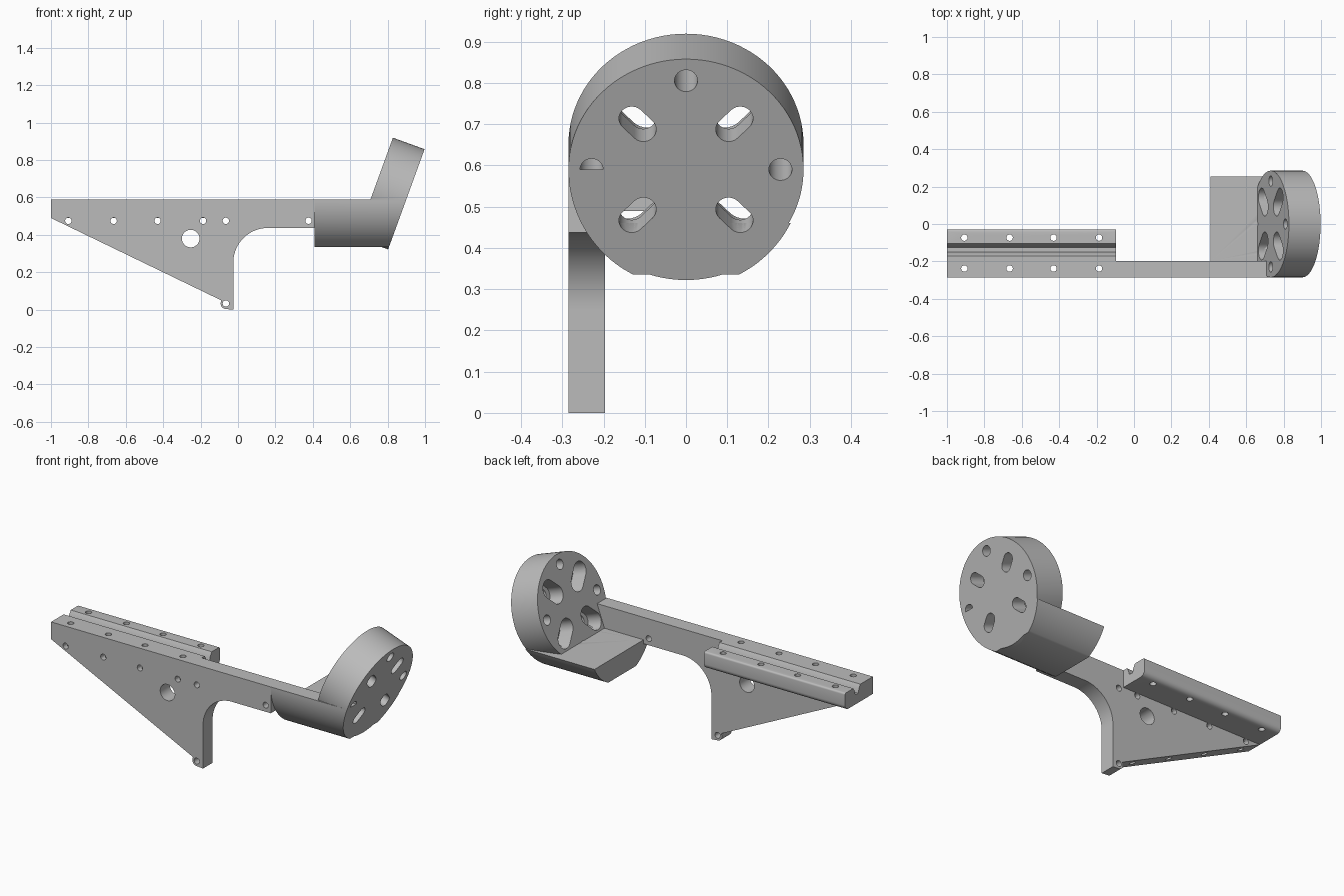
import bpy, bmesh, math
from mathutils import Matrix, Vector

if "Cube" in bpy.data.objects:
    bpy.data.objects.remove(bpy.data.objects["Cube"], do_unlink=True)

GREY = (0.5, 0.5, 0.5, 1)
mat = bpy.data.materials.new("plain grey")
mat.use_nodes = True
mat.diffuse_color = GREY
mat.node_tree.nodes["Principled BSDF"].inputs["Base Color"].default_value = GREY

# Frames map a profile (u, v) and a depth w into the model
FRONT = Matrix(((1, 0, 0, 0), (0, 0, 1, 0), (0, 1, 0, 0), (0, 0, 0, 1)))
SIDE = Matrix(((0, 0, 1, 0), (1, 0, 0, 0), (0, 1, 0, 0), (0, 0, 0, 1)))
TOP = Matrix.Identity(4)
TILT = math.radians(20)
c, s = math.cos(TILT), math.sin(TILT)
DISC = Matrix(((0, s, c, 0.9), (1, 0, 0, 0), (0, c, -s, 0.59), (0, 0, 0, 1)))


def arc(cx, cy, r, start, end, n=16):
    angles = [math.radians(start + (end - start) * i / n) for i in range(n + 1)]
    return [(cx + r * math.cos(a), cy + r * math.sin(a)) for a in angles]


def circle(cx, cy, r, n=32):
    return arc(cx, cy, r, 0, 360, n)[:-1]


def slot(radius, angle, r, half):
    """Radial slot with round ends, centred on a bolt circle."""
    a = math.radians(angle)
    d = Vector((math.cos(a), math.sin(a)))
    far, near = d * (radius + half), d * (radius - half)
    return (arc(far.x, far.y, r, angle - 90, angle + 90)
            + arc(near.x, near.y, r, angle + 90, angle + 270))


def prisms(name, outlines, frame, w0, w1):
    """Extrude one or more closed outlines along the frame's depth."""
    bm = bmesh.new()
    for pts in outlines:
        face = bm.faces.new([bm.verts.new(frame @ Vector((u, v, w0))) for u, v in pts])
        new = bmesh.ops.extrude_face_region(bm, geom=[face])["geom"]
        shift = frame.to_3x3() @ Vector((0, 0, w1 - w0))
        bmesh.ops.translate(bm, vec=shift,
                            verts=[g for g in new if isinstance(g, bmesh.types.BMVert)])
    bmesh.ops.recalc_face_normals(bm, faces=bm.faces)
    mesh = bpy.data.meshes.new(name)
    bm.to_mesh(mesh)
    bm.free()
    mesh.materials.append(mat)
    ob = bpy.data.objects.new(name, mesh)
    bpy.context.collection.objects.link(ob)
    return ob


def cut(ob, outlines, frame, w0, w1):
    """Subtract extruded outlines and discard the cutter."""
    cutter = prisms("cutter", outlines, frame, w0, w1)
    cutter.hide_render = True
    mod = ob.modifiers.new("cut", "BOOLEAN")
    mod.operation, mod.solver, mod.object = "DIFFERENCE", "EXACT", cutter
    deps = bpy.context.evaluated_depsgraph_get()
    mesh = bpy.data.meshes.new_from_object(ob.evaluated_get(deps))
    ob.modifiers.clear()
    ob.data = mesh
    bpy.data.objects.remove(cutter, do_unlink=True)


Y0, Y1, TOP_Z, R = -0.285, -0.197, 0.59, 0.285
BOLT_X = (-0.907, -0.665, -0.43, -0.187)
PIN = 0.017

# Triangular side plate with a long arm and a rounded foot
profile = [(0.41, TOP_Z), (-1, TOP_Z), (-1, 0.49), (-0.09, 0.05)]
profile += arc(-0.063, 0.033, 0.03, 180, 255, 8)
profile += [(-0.025, 0), (-0.025, 0.25)]
profile += arc(0.16, 0.252, 0.185, 180, 90, 20) + [(0.41, 0.437)]
plate = prisms("side_plate", [profile], FRONT, Y0, Y1)
pins = [circle(x, 0.475, PIN) for x in BOLT_X + (-0.065, 0.377)]
pins += [circle(-0.065, 0.033, PIN), circle(-0.253, 0.38, 0.047)]
cut(plate, pins, FRONT, -0.4, 0)
cut(plate, [circle(x, -0.238, PIN) for x in BOLT_X], TOP, -0.1, 0.7)

# Grooved mounting rail behind the plate
rail_profile = [(Y1, 0.49)] + arc(-0.06, 0.52, 0.03, -90, 0, 8)
rail_profile += arc(-0.04, 0.58, 0.01, 0, 90, 4)
rail_profile += [(-0.105, TOP_Z), (-0.118, 0.57), (-0.125, 0.545), (-0.15, 0.545),
                 (-0.157, 0.57), (-0.17, TOP_Z), (Y1, TOP_Z)]
rail = prisms("mounting_rail", [rail_profile], SIDE, -1, -0.095)
cut(rail, [circle(x, -0.073, PIN) for x in BOLT_X], TOP, 0.4, 0.7)

# Round-bottomed cradle that carries the disc, trimmed to the disc's outer face
low = math.degrees(math.asin(0.255 / R))
lip = math.degrees(math.asin(0.13 / R))
cradle_profile = arc(0, TOP_Z, R, 180, 180 + low, 24) + arc(0, TOP_Z, R, -low, -lip, 16)
cradle_profile += [(Y1, 0.46), (Y1, TOP_Z)]
cradle = prisms("disc_cradle", [cradle_profile], SIDE, 0.41, 1.1)
cut(cradle, [[(-1, -1), (1, -1), (1, 1), (-1, 1)]], DISC, 0, 1)

# Tilted mounting disc with bolt holes and counterbored radial slots
disc = prisms("mounting_disc", [circle(0, 0, R, 96)], DISC, -0.18, 0)
cut(disc, [circle(0.229 * math.cos(a), 0.229 * math.sin(a), 0.028)
           for a in (i * math.pi / 2 for i in range(4))], DISC, -0.3, 0.1)
diagonals = (45, 135, 225, 315)
narrow = [slot(0.166, a, 0.031, 0.02) for a in diagonals]
cut(disc, narrow, DISC, -0.3, 0.1)
cut(disc, [slot(0.166, a, 0.05, 0.035) for a in diagonals], DISC, -0.3, -0.09)
cut(cradle, narrow, DISC, -0.18, 0.1)

# Smooth the curved walls and keep the machined edges sharp
bpy.ops.object.select_all(action="DESELECT")
for ob in (plate, rail, cradle, disc):
    ob.select_set(True)
bpy.context.view_layer.objects.active = disc
bpy.ops.object.shade_smooth_by_angle(angle=math.radians(30))
